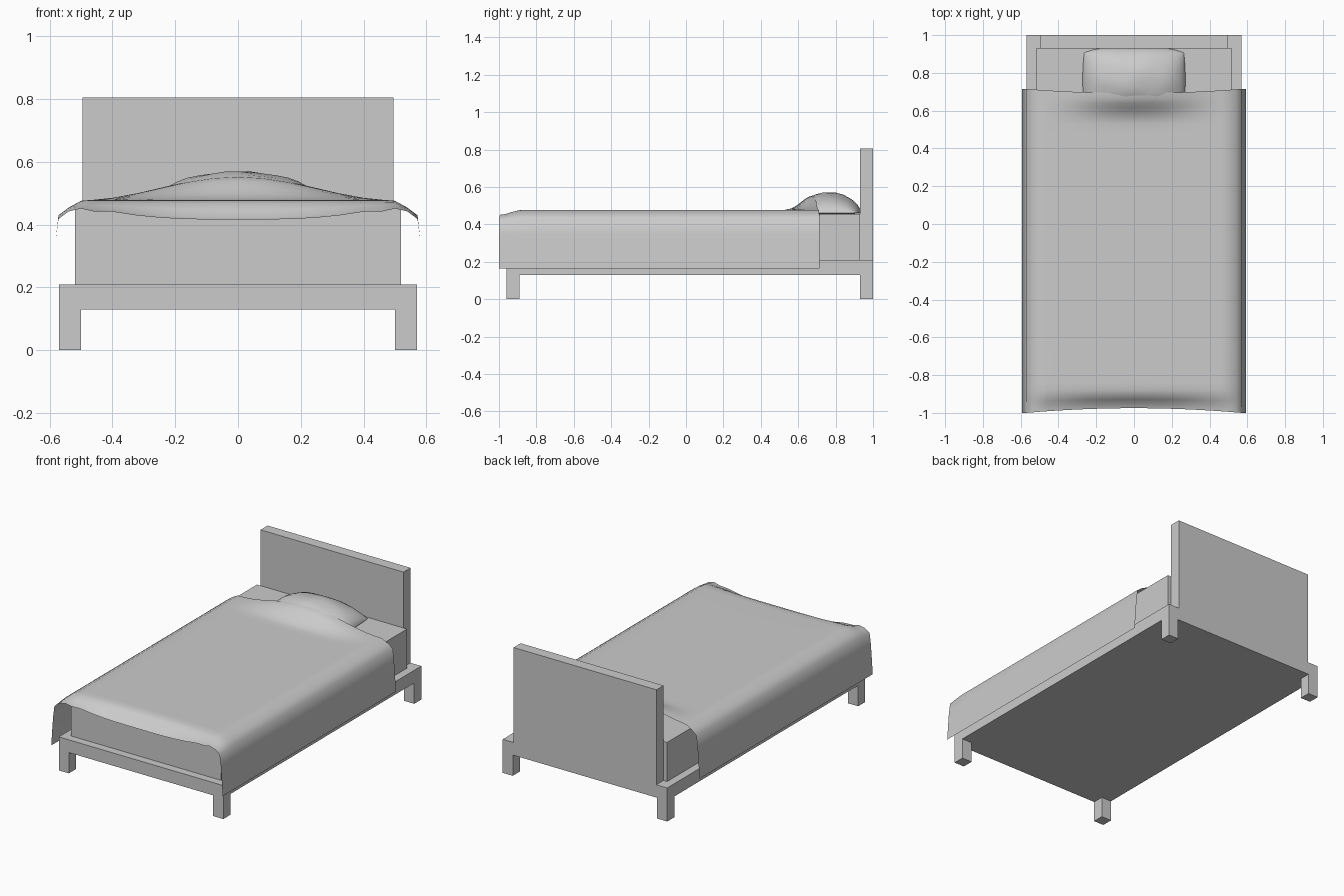
import bpy, bmesh, math

if "Cube" in bpy.data.objects:
    bpy.data.objects.remove(bpy.data.objects["Cube"])


def finish(name, bm, smooth=None):
    me = bpy.data.meshes.new(name)
    bm.to_mesh(me)
    bm.free()
    ob = bpy.data.objects.new(name, me)
    bpy.context.collection.objects.link(ob)
    if smooth:
        bpy.context.view_layer.objects.active = ob
        ob.select_set(True)
        bpy.ops.object.shade_smooth_by_angle(angle=math.radians(smooth))
        ob.select_set(False)
    return ob


def box(name, x0, x1, y0, y1, z0, z1):
    bm = bmesh.new()
    bmesh.ops.create_cube(bm, size=1)
    for v in bm.verts:
        v.co = ((x0 + x1) / 2 + v.co.x * (x1 - x0),
                (y0 + y1) / 2 + v.co.y * (y1 - y0),
                (z0 + z1) / 2 + v.co.z * (z1 - z0))
    return finish(name, bm)


def sheet(bm, us, vs, fn, flip=False):
    """Quad sheet through fn(u, v)."""
    rows = [[bm.verts.new(fn(u, v)) for u in us] for v in vs]
    for a, b in zip(rows, rows[1:]):
        for i in range(len(us) - 1):
            f = [a[i], a[i + 1], b[i + 1], b[i]]
            bm.faces.new(f[::-1] if flip else f)


def ease(t):
    t = max(0.0, min(1.0, t))
    return t * t * (3 - 2 * t)


# Bed frame, legs and headboard
box("bed_frame", -0.57, 0.57, -0.96, 1.0, 0.13, 0.21)
for sx, side in ((-1, "left"), (1, "right")):
    for y, end in ((-0.96, "front"), (0.93, "back")):
        xs = sorted((sx * 0.50, sx * 0.57))
        box(f"{end}_{side}_leg", *xs, y, y + 0.07, 0, 0.13)
box("headboard", -0.495, 0.495, 0.93, 1.0, 0.21, 0.805)

# Mattress
box("mattress", -0.52, 0.52, -0.91, 0.93, 0.21, 0.455)

# Blanket: draped cross-section, raised over the pillow, sagging at the foot
half = [(0, .478), (.08, .478), (.16, .478), (.24, .478), (.32, .478), (.40, .478),
        (.46, .478), (.50, .476), (.54, .454), (.572, .43), (.581, .35), (.587, .27),
        (.594, .165)]
profile = [(-x, z) for x, z in half[:0:-1]] + half


def blanket_point(p, y):
    x, z = p
    a = abs(x)
    if a < 0.5:
        z += 0.077 * (1 + math.cos(math.pi * x / 0.5)) / 2 * ease((y - 0.53) / 0.17)
    foot = ease((-0.87 - y) / 0.22) * 2
    z -= 0.062 * max(0, 1 - (a / 0.54) ** 3) * min(foot, 1)
    if 0.45 < a < 0.575:
        z -= 0.012 * min(foot, 1)
    bow = max(0, 1 - (x / 0.57) ** 2)
    if y < -0.9:
        y += 0.025 * bow * (-0.9 - y) / 0.1
    if y > 0.6:
        y -= 0.022 * bow * (y - 0.6) / 0.115
    return x, y, z


ys = [-1, -.97, -.94, -.91, -.88, -.84, -.6, -.3, 0, .3, .48,
      .53, .56, .59, .62, .65, .68, .715]
bm = bmesh.new()
sheet(bm, profile, ys, blanket_point)
finish("blanket", bm, 60)


# Pillow: soft cushion with pinched corners and light creases
def pillow_point(u, v, top):
    x = 0.272 * u * (1 - 0.03 * v * v)
    y = 0.765 + 0.17 * v * (1 - 0.17 * u ** 4)
    dome = ((1 - u * u) * (1 - v * v)) ** 0.55
    crease = 0.004 * math.sin(7 * u + 3 * v) * math.sin(6 * v - 2 * u) * dome
    return x, y, 0.460 + (0.110 * dome + crease if top else -0.006 * dome)


def spread(n):
    return [math.sin(math.pi / 2 * (2 * i / n - 1)) for i in range(n + 1)]


bm = bmesh.new()
sheet(bm, spread(20), spread(14), lambda u, v: pillow_point(u, v, True))
sheet(bm, spread(20), spread(14), lambda u, v: pillow_point(u, v, False), flip=True)
bmesh.ops.remove_doubles(bm, verts=bm.verts, dist=0.0001)
finish("pillow", bm, 60)
